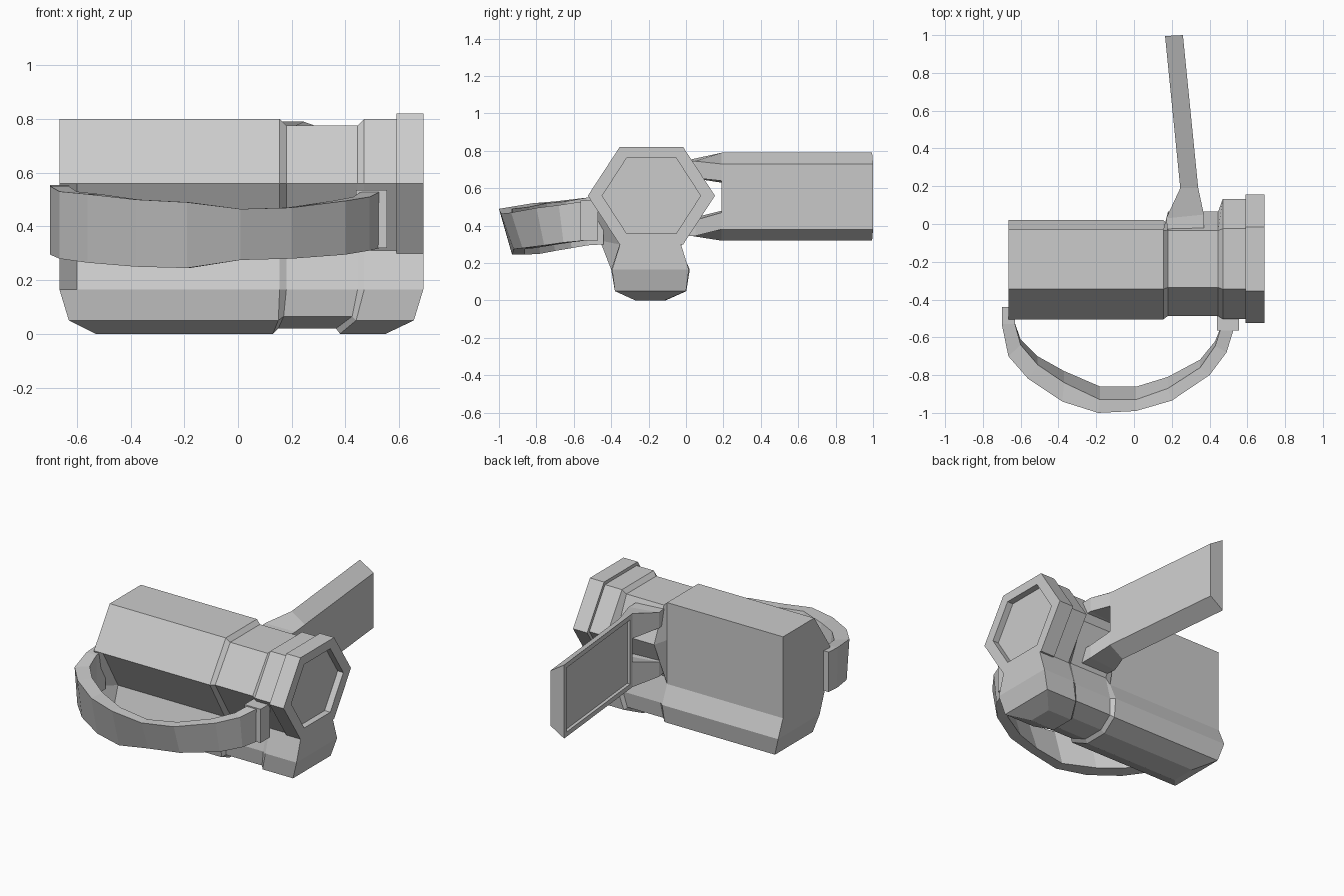
import bpy, bmesh


def loft(name, rings, caps=True):
    """Skin a list of equal-length point rings; caps are strips of quads."""
    bm = bmesh.new()
    vs = [[bm.verts.new(p) for p in r] for r in rings]
    n = len(rings[0])
    for a, b in zip(vs, vs[1:]):
        for i in range(n):
            j = (i + 1) % n
            bm.faces.new((a[i], a[j], b[j], b[i]))
    if caps:
        for r in (vs[0], vs[-1]):
            pairs = [(r[-k % n], r[k + 1]) for k in range(n // 2)]
            for (a, b), (c, d) in zip(pairs, pairs[1:]):
                bm.faces.new((a, b, d, c))
    bmesh.ops.recalc_face_normals(bm, faces=bm.faces)
    me = bpy.data.meshes.new(name)
    bm.to_mesh(me)
    bm.free()
    ob = bpy.data.objects.new(name, me)
    bpy.context.collection.objects.link(ob)
    return ob


def section(x, prof, d1=0, d2=0):
    """Place a (y, z) profile at x; d1 and d2 shift the two lowest rows."""
    return [(x + (d2 if z < 0.03 else d1 if z < 0.1 else 0), y, z) for y, z in prof]


def box(name, x0, x1, y0, y1, z0, z1):
    rect = [(y0, z1), (y1, z1), (y1, z0), (y0, z0)]
    return loft(name, [section(x0, rect), section(x1, rect)])


# Body profiles, from the top left edge round the lens-cover side
foot = [(0.015, 0.165), (0, 0.05), (-0.115, 0), (-0.27, 0), (-0.38, 0.05), (-0.395, 0.165)]
rear_foot = [(0.02, 0.165), (0.002, 0.05), (-0.11, 0), (-0.265, 0), (-0.38, 0.05), (-0.4, 0.165)]
neck_foot = [(0.0, 0.165), (-0.015, 0.065), (-0.12, 0.02), (-0.26, 0.02), (-0.365, 0.065), (-0.38, 0.165)]
rear_top = [(-0.345, 0.8), (-0.03, 0.8), (-0.03, 0.56), (-0.03, 0.28)]
rear_end = rear_top + rear_foot + [(-0.46, 0.32), (-0.505, 0.56)]
rear = rear_top + rear_foot + [(-0.355, 0.30), (-0.505, 0.56)]
neck = [(-0.335, 0.775), (-0.035, 0.775), (0.065, 0.56), (-0.04, 0.32)] + neck_foot + [(-0.34, 0.32), (-0.487, 0.56)]
front = [(-0.345, 0.8), (-0.025, 0.8), (0.133, 0.56), (-0.03, 0.31)] + foot + [(-0.35, 0.31), (-0.503, 0.56)]

loft("camera_body", [
    section(-0.665, rear_end, 0.035, 0.135),
    section(-0.6, rear, 0.02, 0.09),
    section(0.155, rear, -0.005, -0.025),
    section(0.18, neck, -0.01, -0.03),
    section(0.445, neck, -0.02, -0.08),
    section(0.47, front, -0.03, -0.09),
    section(0.6, front, -0.03, -0.09)])

# Front of the grip base below the lens
base = [front[10]] + front[3:10]
loft("front_base", [section(0.57, base, -0.03, -0.09), section(0.69, base, -0.035, -0.14)])


# Lens hood with recessed hexagonal glass
def hexagon(r, h, cz=0.56, cy=-0.185):
    return [(cy - r / 2, cz + h), (cy + r / 2, cz + h), (cy + r, cz),
            (cy + r / 2, cz - h), (cy - r / 2, cz - h), (cy - r, cz)]


outer, inner = hexagon(0.34, 0.26), hexagon(0.263, 0.203)
loft("lens_hood", [section(0.59, outer), section(0.69, outer),
                   section(0.69, inner), section(0.65, inner)])


# Flip-out screen: bevelled back, recessed display on the other face
def screen_ring(side, m, y0, y1, z0, z1):
    x = lambda y: 0.245 + side - (y - 0.19) * 0.1
    return [(x(y0 + m), y0 + m, z1 - m), (x(y1 - m), y1 - m, z1 - m),
            (x(y1 - m), y1 - m, z0 + m), (x(y0 + m), y0 + m, z0 + m)]


size = (0.19, 0.995, 0.32, 0.79)
loft("flip_screen", [screen_ring(0.095, 0, 0.19, 1.0, 0.38, 0.73), screen_ring(0, 0, *size),
                     screen_ring(0, 0.03, *size), screen_ring(0.015, 0.035, *size)])

# Two hinge arms joining the screen to the body
for name, (a, b), (b0, b1), (c0, c1) in (
        ("upper_hinge", (0.63, 0.79), (0.64, 0.73), (0.655, 0.755)),
        ("lower_hinge", (0.32, 0.48), (0.38, 0.47), (0.345, 0.44))):
    loft(name, [
        [(0.245, 0.19, b), (0.34, 0.19, b1), (0.34, 0.19, b0), (0.245, 0.19, a)],
        [(0.17, 0.03, c1), (0.37, 0.05, c1 - 0.01), (0.37, 0.05, c0), (0.17, 0.03, c0)],
        [(0.18, -0.05, c1), (0.37, -0.05, c1 - 0.01), (0.37, -0.05, c0), (0.18, -0.05, c0)]])

# Hand strap: outer x, y, inner x, y, bottom z, top z along the arc
strap = [(-0.70, -0.44, -0.63, -0.44, 0.30, 0.555), (-0.70, -0.53, -0.63, -0.53, 0.295, 0.55),
         (-0.665, -0.70, -0.60, -0.64, 0.28, 0.53), (-0.56, -0.82, -0.51, -0.745, 0.265, 0.52),
         (-0.38, -0.94, -0.37, -0.84, 0.25, 0.50), (-0.19, -1.0, -0.18, -0.93, 0.245, 0.49),
         (0.01, -0.99, 0.01, -0.93, 0.275, 0.465), (0.20, -0.935, 0.18, -0.87, 0.28, 0.47),
         (0.40, -0.80, 0.35, -0.76, 0.295, 0.495), (0.49, -0.68, 0.43, -0.645, 0.31, 0.51),
         (0.53, -0.55, 0.46, -0.55, 0.32, 0.53)]
rings = []
for ox, oy, ix, iy, z0, z1 in strap:
    lean = 0.14 * max(0, -0.5 - oy)
    rings.append([(ox, oy, z1), (ix, iy, z1), (ix, iy + lean, z0), (ox, oy + lean, z0)])
loft("hand_strap", rings)

# Strap mounts on the body
box("front_strap_mount", 0.44, 0.555, -0.565, -0.47, 0.32, 0.535)
box("rear_strap_mount", -0.70, -0.63, -0.51, -0.44, 0.34, 0.55)
